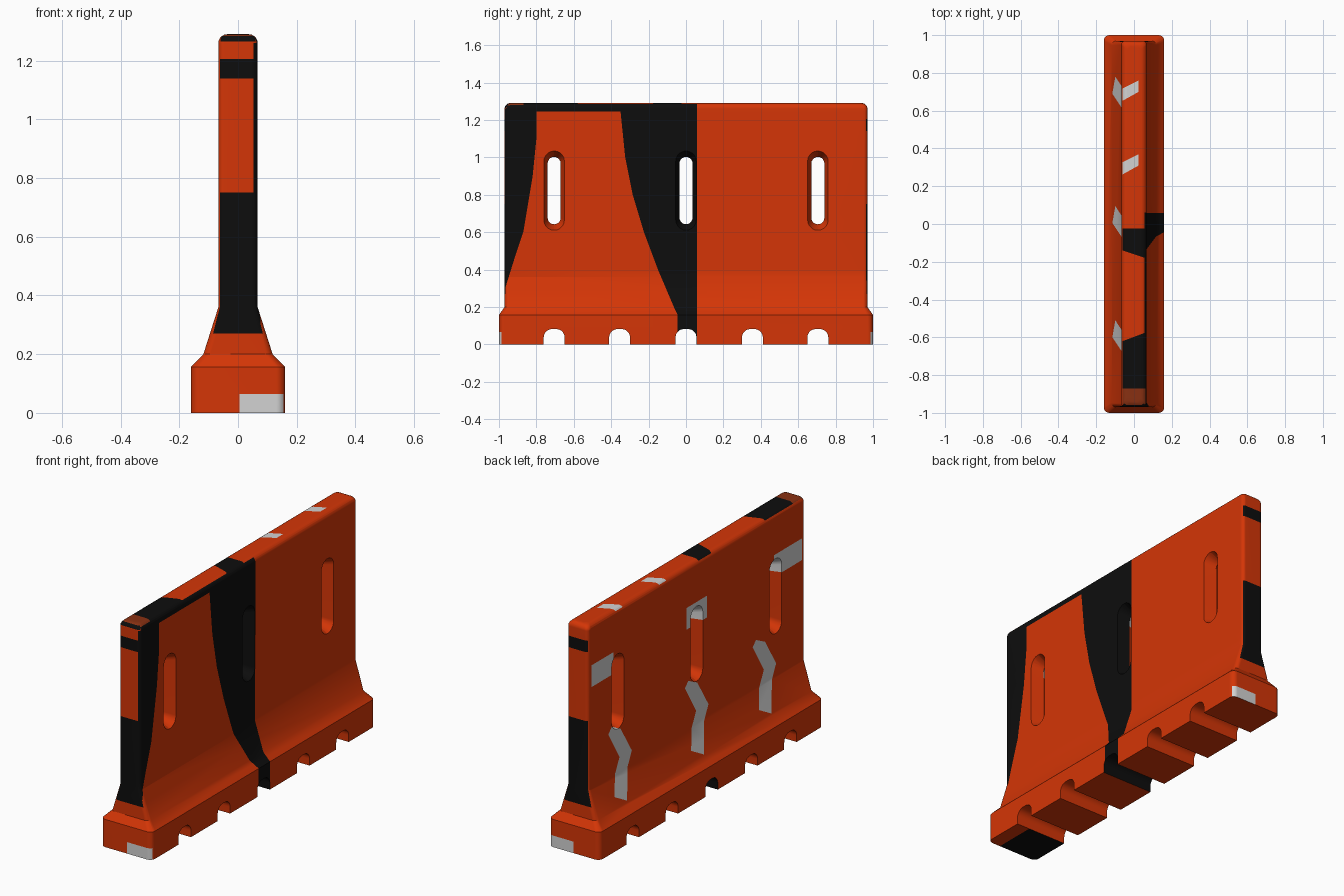
import bpy, bmesh, math
from mathutils import Vector

if "Cube" in bpy.data.objects:
    bpy.data.objects.remove(bpy.data.objects["Cube"])


def material(name, r, g, b):
    m = bpy.data.materials.new(name)
    m.diffuse_color = (r, g, b, 1)
    m.use_nodes = True
    m.node_tree.nodes["Principled BSDF"].inputs["Base Color"].default_value = m.diffuse_color
    return m


ORANGE, BLACK, GREY, BROWN = range(4)
MATS = [material("orange", 0.66, 0.036, 0.002), material("black", 0.004, 0.004, 0.004),
        material("light_grey", 0.65, 0.65, 0.65), material("dark_orange", 0.25, 0.03, 0.006)]


def rounded(hu, hv, r, n=5):
    """Rounded rectangle outline as 2D points."""
    pts = []
    for k, (su, sv) in enumerate([(1, 1), (-1, 1), (-1, -1), (1, -1)]):
        for i in range(n + 1):
            a = math.pi / 2 * (k + i / n)
            pts.append((su * (hu - r) + r * math.cos(a), sv * (hv - r) + r * math.sin(a)))
    return pts


def loft(bm, rings):
    """Skin a list of point rings and cap both ends."""
    rows = [[bm.verts.new(p) for p in ring] for ring in rings]
    n = len(rows[0])
    for a, b in zip(rows, rows[1:]):
        for i in range(n):
            j = (i + 1) % n
            bm.faces.new((a[i], a[j], b[j], b[i]))
    bm.faces.new(rows[0][::-1])
    bm.faces.new(rows[-1])


def to_object(bm, name):
    bmesh.ops.recalc_face_normals(bm, faces=bm.faces[:])
    me = bpy.data.meshes.new(name)
    bm.to_mesh(me)
    bm.free()
    ob = bpy.data.objects.new(name, me)
    bpy.context.collection.objects.link(ob)
    return ob


# Barrier body: base block, flared shoulder, upright wall, rounded top
levels = [(0.16, 1.0, 0.03, 0), (0.16, 1.0, 0.03, 0.157), (0.118, 0.97, 0.025, 0.2),
          (0.067, 0.97, 0.02, 0.36)]
for i in range(6):
    t = math.pi / 2 * i / 5
    d = 0.03 * (1 - math.cos(t))
    levels.append((0.067 - d, 0.97 - d, 0.02, 1.26 + 0.03 * math.sin(t)))
bm = bmesh.new()
loft(bm, [[(x, y, z) for x, y in rounded(hx, hy, r)] for hx, hy, r, z in levels])
body = to_object(bm, "barrier_body")

# Cutters: three tapered slots and five forklift notches
bm = bmesh.new()
for yc in (-0.705, 0, 0.705):
    rings = []
    for x in (-0.1, 0, 0.1):
        k = abs(x) / 0.067
        hw, hh = 0.035 + 0.02 * k, 0.18 + 0.032 * k
        rings.append([(x, yc + u, 0.822 + v) for u, v in rounded(hw, hh, hw * 0.999)])
    loft(bm, rings)
for yc in (-0.705, -0.355, 0, 0.355, 0.705):
    loft(bm, [[(x, yc + u, v) for u, v in rounded(0.056, 0.082, 0.045)] for x in (-0.3, 0.3)])
cutter = to_object(bm, "opening_cutter")
cutter.hide_render = True
mod = body.modifiers.new("openings", 'BOOLEAN')
mod.operation = 'DIFFERENCE'
mod.solver = 'EXACT'
mod.object = cutter
bpy.context.view_layer.update()
bm = bmesh.new()
bm.from_object(body, bpy.context.evaluated_depsgraph_get())
body.modifiers.clear()
bpy.data.objects.remove(cutter)
bmesh.ops.remove_doubles(bm, verts=bm.verts[:], dist=1e-5)
bmesh.ops.triangulate(bm, faces=bm.faces[:])
for m in MATS:
    body.data.materials.append(m)
for f in bm.faces:
    f.material_index = ORANGE


def paint(mat, axes, poly, ok):
    """Cut a convex polygon (seen along one axis) into the faces passing ok, and colour it."""
    u, v = axes
    bm.normal_update()
    faces = [f for f in bm.faces if ok(f.normal, f.calc_center_median())]
    mid = Vector((0, 0, 0))
    mid[u] = sum(p[0] for p in poly) / len(poly)
    mid[v] = sum(p[1] for p in poly) / len(poly)
    for a, b in zip(poly, poly[1:] + poly[:1]):
        p, n = Vector((0, 0, 0)), Vector((0, 0, 0))
        p[u], p[v] = a
        n[u], n[v] = b[1] - a[1], a[0] - b[0]
        n.normalize()
        if n.dot(mid - p) > 0:
            n = -n
        edges = list({e for f in faces for e in f.edges})
        verts = list({w for f in faces for w in f.verts})
        res = bmesh.ops.bisect_plane(bm, geom=faces + edges + verts, dist=1e-5,
                                     plane_co=p, plane_no=n)
        faces = [g for g in res["geom"] if isinstance(g, bmesh.types.BMFace)
                 and n.dot(g.calc_center_median() - p) < 0]
    for f in faces:
        f.material_index = mat


def strip(mat, rows, ok):
    """Stack of trapezoids on a long side, from rows of (z, y low, y high)."""
    for (z0, a0, b0), (z1, a1, b1) in zip(rows, rows[1:]):
        paint(mat, (1, 2), [(a0, z0), (b0, z0), (b1, z1), (a1, z1)], ok)


def right(n, c):
    return n.x > (0.2 if c.z < 1.26 else 0.7)


def left(n, c):
    return n.x < -0.2


def top(n, c):
    return n.z > 0.6 and c.z > 1.25


# Right side: two curved black stripes joined by a band along the top
strip(BLACK, [(0.29, -1.1, -0.97), (0.45, -1.1, -0.92), (0.6, -1.1, -0.87), (0.9, -1.1, -0.82),
              (1.1, -1.1, -0.8), (1.245, -1.1, -0.8)], right)
strip(BLACK, [(-0.01, -0.045, 0.058), (0.16, -0.045, 0.058), (0.2, -0.065, 0.058),
              (0.4, -0.15, 0.058), (0.6, -0.225, 0.058), (0.8, -0.285, 0.058),
              (1.0, -0.325, 0.06), (1.245, -0.35, 0.06)], right)
strip(BLACK, [(1.245, -1.1, 0.06), (1.32, -1.1, 0.06)], right)

# Left side: grey chevrons and patches beside the slots
for s in (0, -0.685, -1.29):
    paint(GREY, (1, 2), [(0.69 + s, 0.21), (0.78 + s, 0.26), (0.69 + s, 0.445),
                         (0.58 + s, 0.44)], left)
    paint(GREY, (1, 2), [(0.58 + s, 0.44), (0.69 + s, 0.445), (0.79 + s, 0.61),
                         (0.76 + s, 0.64), (0.68 + s, 0.6)], left)
for y0, y1 in ((0.745, 0.94), (-0.09, 0.09), (-0.94, -0.69)):
    strip(GREY, [(0.935, y0, y1), (1.058, y0, y1)], left)

# Top: black bars, dark end and grey dashes
paint(BLACK, (0, 1), [(-0.06, -0.87), (0.06, -0.87), (0.06, -0.575), (-0.06, -0.62)], top)
paint(BLACK, (0, 1), [(-0.06, -0.14), (0.06, -0.18), (0.06, -0.025), (-0.06, -0.025)], top)
paint(BROWN, (0, 1), [(-0.06, -0.96), (0.06, -0.96), (0.06, -0.87), (-0.06, -0.87)], top)
for y in (0.26, 0.65):
    paint(GREY, (0, 1), [(-0.065, y), (0.025, y + 0.05), (0.025, y + 0.11),
                         (-0.065, y + 0.065)], top)

# Both ends: black panel and band, grey plate at the foot
for s in (-1, 1):
    def end(n, c, s=s):
        return n.y * s > 0.4 and c.y * s > 0.9
    for w0, z0, w1, z1 in ((0.085, 0.27, 0.062, 0.36), (0.062, 0.36, 0.062, 0.75),
                           (0.062, 1.14, 0.062, 1.205)):
        paint(BLACK, (0, 2), [(-w0, z0), (w0, z0), (w1, z1), (-w1, z1)], end)
    paint(GREY, (0, 2), [(0.005, -0.01), (0.155, -0.01), (0.155, 0.065), (0.005, 0.065)], end)
paint(BLACK, (0, 2), [(-0.06, 1.265), (0.06, 1.265), (0.06, 1.284), (-0.06, 1.284)],
      lambda n, c: n.y < -0.4 and c.y < -0.9)

# Underside: black end block and black middle notch
paint(BLACK, (0, 1), [(-0.17, -1.01), (0.08, -1.01), (0.08, -0.755), (-0.17, -0.755)],
      lambda n, c: n.z < -0.9 and c.z < 0.01)
bm.normal_update()
for f in bm.faces:
    c = f.calc_center_median()
    if abs(c.y) < 0.065 and 0.001 < c.z < 0.09 and abs(f.normal.x) < 0.1:
        f.material_index = BLACK

bm.to_mesh(body.data)
bm.free()

# Smooth shading with crisp edges
bpy.context.view_layer.objects.active = body
body.select_set(True)
bpy.ops.object.shade_smooth_by_angle(angle=math.radians(30))
wn = body.modifiers.new("even_normals", 'WEIGHTED_NORMAL')
wn.keep_sharp = True
